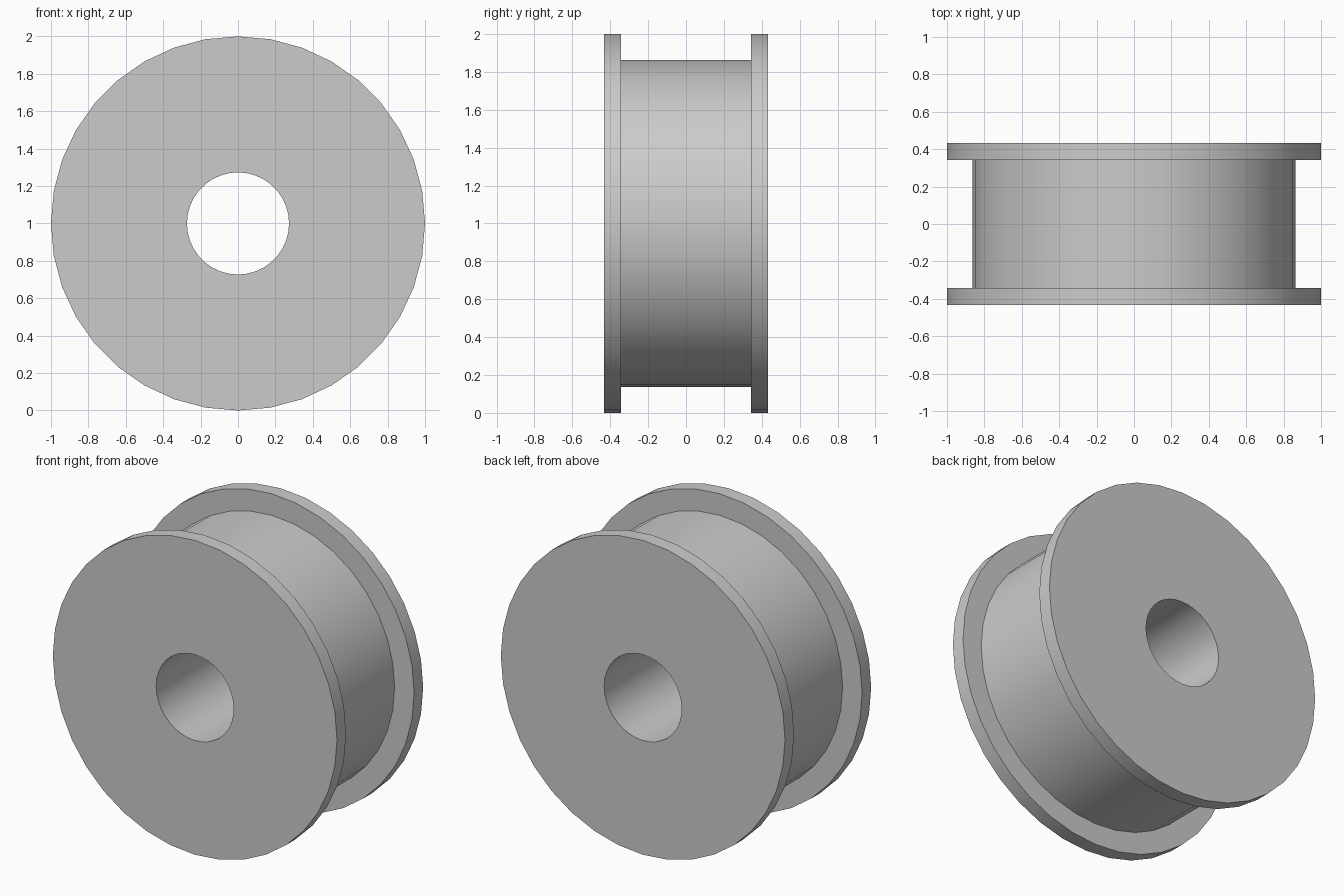
import bpy
import bmesh
from math import radians, tau
from mathutils import Matrix, Vector

SEGMENTS = 36
RIM, DRUM, BORE = 1.0, 0.863, 0.273
HALF_WIDTH, FLANGE_INNER = 0.433, 0.342

default = bpy.data.objects.get("Cube")
if default:
    bpy.data.objects.remove(default, do_unlink=True)

grey = bpy.data.materials.new("light grey")
grey.use_nodes = True
colour = (0.6, 0.6, 0.6, 1.0)
grey.diffuse_color = colour
grey.node_tree.nodes["Principled BSDF"].inputs["Base Color"].default_value = colour

# Half cross-section as (radius, y), mirrored to close the loop
half = [(BORE, HALF_WIDTH), (RIM, HALF_WIDTH), (RIM, FLANGE_INNER), (DRUM, FLANGE_INNER)]
profile = half + [(r, -y) for r, y in reversed(half)]

# Flanged spool with a bore, turned around the y axis
bm = bmesh.new()
rings = []
for i in range(SEGMENTS):
    turn = Matrix.Rotation(tau * i / SEGMENTS, 3, "Y")
    rings.append([bm.verts.new(turn @ Vector((r, y, 0))) for r, y in profile])
count = len(profile)
for i, ring in enumerate(rings):
    following = rings[(i + 1) % SEGMENTS]
    for j in range(count):
        k = (j + 1) % count
        bm.faces.new((ring[j], ring[k], following[k], following[j]))
bmesh.ops.recalc_face_normals(bm, faces=bm.faces)
mesh = bpy.data.meshes.new("flanged_spool")
bm.to_mesh(mesh)
bm.free()
mesh.materials.append(grey)

spool = bpy.data.objects.new("flanged_spool", mesh)
spool.location.z = RIM
bpy.context.collection.objects.link(spool)

# Round walls are smooth, rims stay crisp
bpy.ops.object.select_all(action="DESELECT")
spool.select_set(True)
bpy.context.view_layer.objects.active = spool
bpy.ops.object.shade_smooth_by_angle(angle=radians(30))
